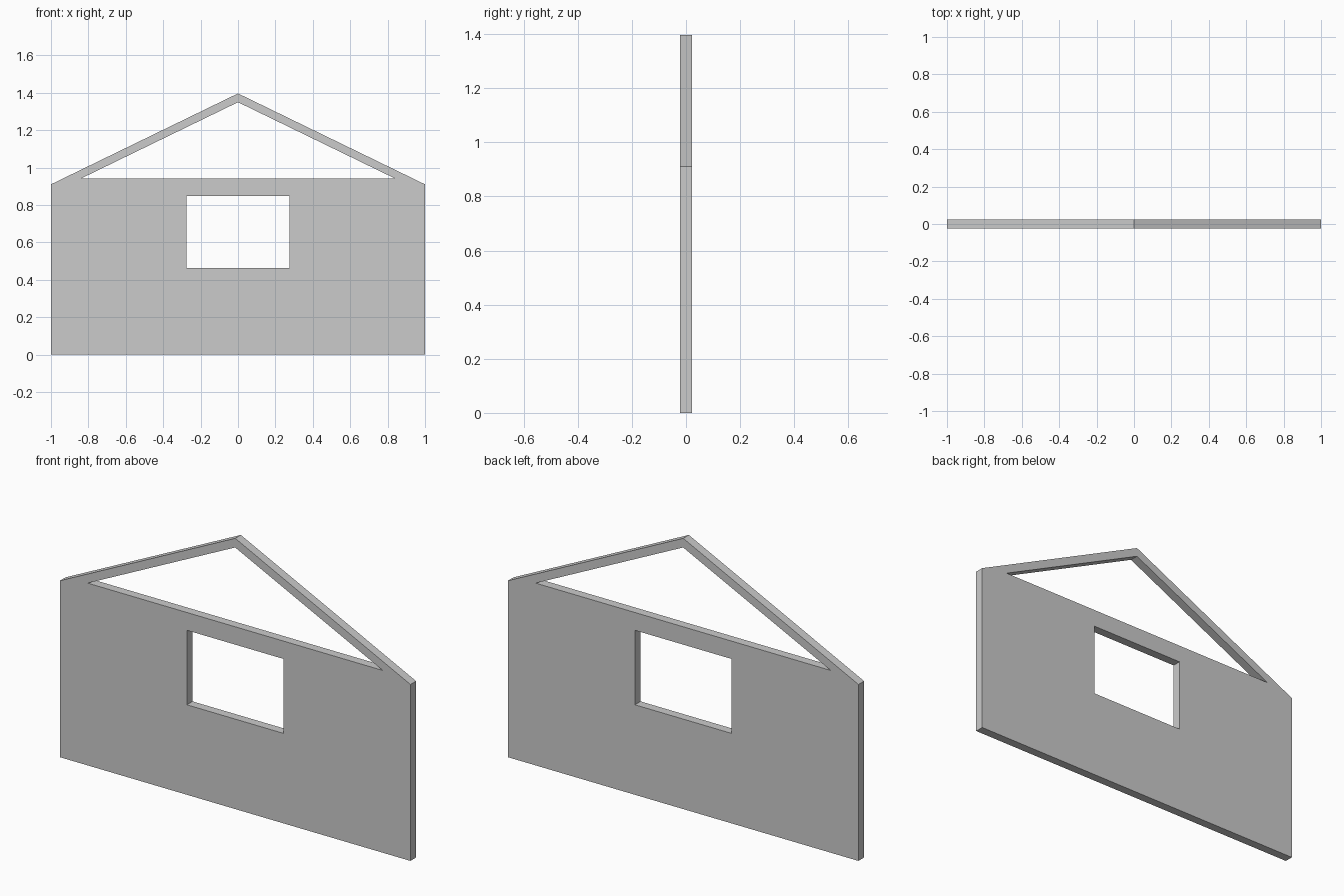
import bpy, bmesh
from mathutils import Vector

if "Cube" in bpy.data.objects:
    bpy.data.objects.remove(bpy.data.objects["Cube"])

THICK = 0.046


def mirrored(half):
    """Close a right-hand half profile by mirroring it across x = 0."""
    return half + [(-x, z) for x, z in reversed(half) if x > 0]


# Outer wall outline, gable opening and window opening
outline = mirrored([(1, 0), (1, 0.91), (0, 1.396)])
gable_opening = mirrored([(0.842, 0.94), (0, 1.349)])
window_opening = mirrored([(0.275, 0.464), (0.275, 0.848)])

bm = bmesh.new()
for loop in (outline, gable_opening, window_opening):
    verts = [bm.verts.new((x, -THICK / 2, z)) for x, z in loop]
    for a, b in zip(verts, verts[1:] + verts[:1]):
        bm.edges.new((a, b))

# Fill the face around the openings, then extrude it to wall thickness
bmesh.ops.triangle_fill(bm, edges=bm.edges[:], use_beauty=True, normal=Vector((0, -1, 0)))
back = bmesh.ops.extrude_face_region(bm, geom=bm.faces[:], use_keep_orig=True)["geom"]
bmesh.ops.translate(bm, vec=(0, THICK, 0),
                    verts=[g for g in back if isinstance(g, bmesh.types.BMVert)])
bmesh.ops.recalc_face_normals(bm, faces=bm.faces[:])

mesh = bpy.data.meshes.new("gable_wall")
bm.to_mesh(mesh)
bm.free()
wall = bpy.data.objects.new("gable_wall", mesh)
bpy.context.collection.objects.link(wall)
